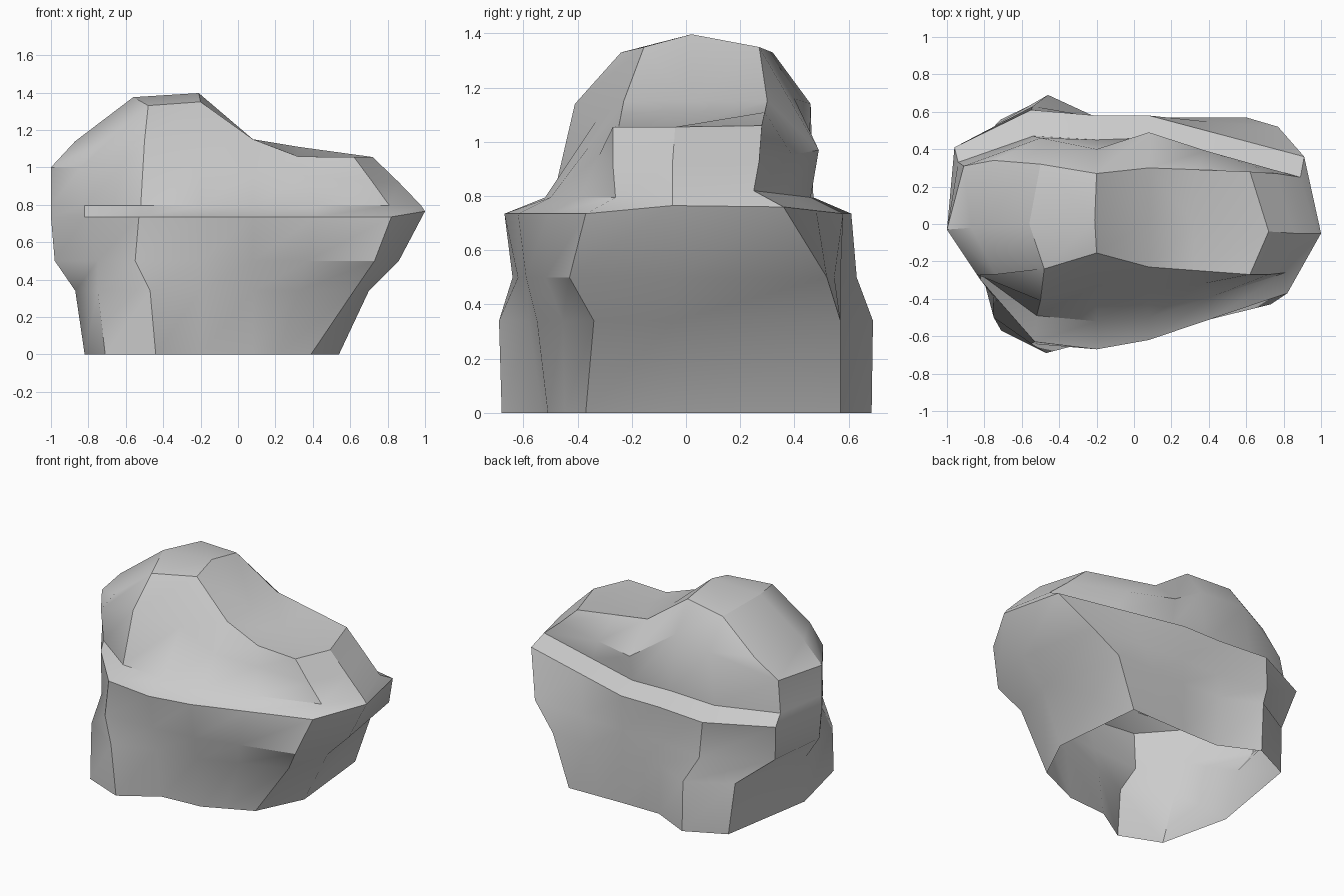
import bpy, bmesh, math
from mathutils import Vector

bm = bmesh.new()


def ring(z, pts, dip=0.0):
    """Counter-clockwise section from the right tip; adds a front and back point near x=0.3."""
    v = [Vector(p if len(p) == 3 else (*p, z)) for p in pts]
    back = v[1].lerp(v[2], 0.55)
    front = v[11].lerp(v[10], 0.55)
    front.z -= dip
    v = v[:2] + [back] + v[2:11] + [front] + v[11:]
    return [bm.verts.new(p) for p in v]


def loft(a, b):
    n = len(a)
    for i in range(n):
        j = (i + 1) % n
        bm.faces.new((a[i], a[j], b[j], b[i]))


# lower body, open underneath
foot = ring(0, [(.54, -.06), (.48, .57), (.08, .56), (-.19, .56), (-.45, .685), (-.71, .56),
                (-.82, -.1), (-.71, -.57), (-.44, -.68), (-.2, -.53), (.08, -.51), (.39, -.37)])
waist = ring(.34, [(.7, -.04), (.6, .57), (.08, .57), (-.2, .57), (-.46, .69), (-.74, .53),
                   (-.87, -.05), (-.75, -.5), (-.47, -.69), (-.2, -.58), (.08, -.55), (.62, -.34)])
flare = ring(.5, [(.86, -.04), (.77, .52), (.08, .57), (-.2, .57), (-.54, .63), (-.9, .33, .47),
                  (-.98, -.03), (-.75, -.39), (-.55, -.64), (-.2, -.62), (.08, -.59), (.73, -.43)])

# sloping ledge
rim = ring(.735, [(1, -.05, .765), (.91, .36, .76), (.08, .58), (-.2, .58), (-.55, .61), (-.96, .41),
                  (-1, -.03), (-.82, -.3), (-.53, -.63), (-.2, -.67), (.08, -.62), (.82, -.37)])
step = ring(.795, [(.98, -.05), (.89, .25, .82), (.08, .46), (-.2, .45), (-.54, .47), (-.94, .33),
                   (-1, -.03), (-.82, -.27), (-.52, -.49), (-.2, -.52), (.08, -.5), (.81, -.26)])

# upper body
shoulder = ring(1, [(.86, -.05, .92), (.76, .27, .93), (.08, .49, .97), (-.2, .4, 1.16),
                    (-.5, .46, 1.14), (-.91, .31), (-1, -.03), (-.84, -.27),
                    (-.5, -.41, 1.14), (-.2, -.33, 1.08), (.08, -.36, .98), (.72, -.27, .92)])
crown = ring(1.13, [(.72, -.04, 1.055), (.62, .28, 1.06), (.08, .3, 1.15), (-.2, .27, 1.35),
                    (-.5, .32, 1.33), (-.75, .34), (-.87, -.02, 1.14), (-.74, -.27),
                    (-.48, -.24, 1.33), (-.2, -.155, 1.35), (.08, -.23, 1.15), (.62, -.27, 1.055)],
             dip=.05)

rings = [foot, waist, flare, rim, step, shoulder, crown]
for lower, upper in zip(rings, rings[1:]):
    loft(lower, upper)

# humped top, bridged along a centre ridge
ridge = [(.32, 0, 1.06), (.08, .02, 1.15), (-.21, .02, 1.397), (-.56, 0, 1.375)]
ridge = [crown[0]] + [bm.verts.new(p) for p in ridge] + [crown[7]]
for i in range(5):
    bm.faces.new((ridge[i], crown[i + 1], crown[i + 2], ridge[i + 1]))
    bm.faces.new((ridge[i], ridge[i + 1], crown[12 - i], crown[13 - i]))

mesh = bpy.data.meshes.new("boulder")
bm.to_mesh(mesh)
bm.free()
boulder = bpy.data.objects.new("boulder", mesh)
bpy.context.collection.objects.link(boulder)
bpy.context.view_layer.objects.active = boulder
boulder.select_set(True)
bpy.ops.object.shade_smooth_by_angle(angle=math.radians(32))
